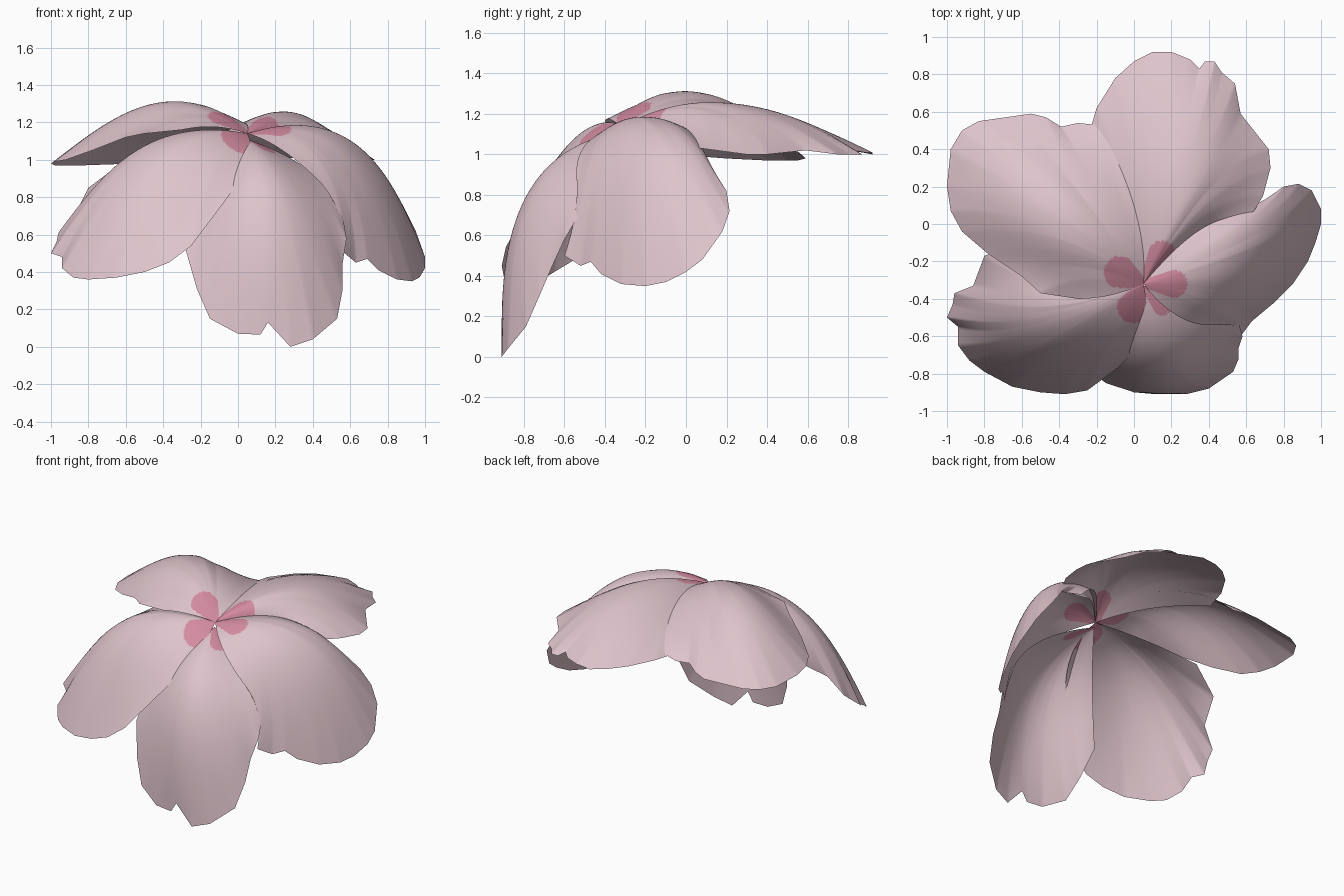
import bpy
from mathutils import Vector as V


def material(name, rgb):
    m = bpy.data.materials.new(name)
    m.diffuse_color = (*rgb, 1)
    return m


PINK = material("pale_pink", (0.73, 0.55, 0.60))
ROSE = material("rose_spot", (0.66, 0.26, 0.36))
HEART = (0.05, -0.32, 1.14)
ROWS, SUB = 80, 8


def petal(name, rim, controls, spot, radius, base=HEART):
    """Fan of quadratic curves from base to rim; three controls set the dome."""
    base, spot = V(base), V(spot)
    rim = [V(p) for p in rim]
    left, mid, right = [V(c) for c in controls]
    edge = [a.lerp(b, i / SUB) for a, b in zip(rim, rim[1:]) for i in range(SUB)] + [rim[-1]]
    run = [0.0]
    for a, b in zip(edge, edge[1:]):
        run.append(run[-1] + (b - a).length)
    # the ragged rim fades to a smoothed one inside the petal
    soft = edge[:]
    for _ in range(350):
        soft = [soft[0]] + [(a + b * 2 + c) / 4 for a, b, c in zip(soft, soft[1:], soft[2:])] + [soft[-1]]
    n = len(edge)
    verts = [base]
    for r in range(1, ROWS + 1):
        t = r / ROWS
        for e, g, s in zip(edge, soft, run):
            u = s / run[-1]
            m = left * (2 * (u - .5) * (u - 1)) + mid * (4 * u * (1 - u)) + right * (2 * u * (u - .5))
            verts.append(base * (1 - t) ** 2 + m * (2 * t * (1 - t)) + g.lerp(e, t ** 5) * t * t)
    faces = [(0, j + 1, j + 2) for j in range(n - 1)]
    for r in range(ROWS - 1):
        for j in range(n - 1):
            a = 1 + r * n + j
            faces.append((a, a + n, a + n + 1, a + 1))
    me = bpy.data.meshes.new(name)
    me.from_pydata(verts, [], faces)
    me.materials.append(PINK)
    me.materials.append(ROSE)
    # rose spot: a drop that widens from the heart to a round end (plan view)
    b2, axis = base.xy, spot - base.xy
    for f in me.polygons:
        f.use_smooth = True
        c = f.center.xy
        s = min(1, max(0, (c - b2).dot(axis) / axis.length_squared))
        if (c - b2 - axis * s).length < radius * (0.3 + 0.7 * s):
            f.material_index = 1
    # faces point upward / outward
    if sum(f.normal.z * f.area for f in me.polygons) < 0:
        me.flip_normals()
    ob = bpy.data.objects.new(name, me)
    bpy.context.collection.objects.link(ob)


petal("back_left_petal",
      [(-.15, .48, 1.07), (-.2, .53, 1.04), (-.3, .54, 1.02), (-.39, .52, 1.02), (-.47, .57, 1.0),
       (-.55, .59, .98), (-.83, .55, .97), (-.92, .5, .97), (-.98, .4, .97), (-1, .2, .98), (-.98, .07, .99),
       (-.92, -.04, 1.0), (-.78, -.16, 1.05), (-.6, -.28, 1.12), (-.5, -.37, 1.14), (-.3, -.4, 1.16)],
      [(.08, 0, 1.28), (-.4, .1, 1.55), (-.12, -.4, 1.2)], (-.07, -.26), .09)

petal("back_right_petal",
      [(-.25, .45, 1.03), (-.2, .62, 1.03), (-.1, .78, 1.02), (0, .87, 1.01), (.1, .92, 1.0), (.2, .92, 1.01),
       (.3, .88, 1.01), (.35, .83, 1.02), (.38, .87, 1.0), (.43, .87, 1.0), (.47, .81, 1.0), (.54, .75, 1.0),
       (.57, .59, 1.02), (.72, .4, 1.0), (.73, .3, 1.0), (.69, .15, 1.02), (.6, 0, 1.04), (.47, -.03, 1.06),
       (.35, -.02, 1.07)],
      [(-.1, .05, 1.18), (.3, .24, 1.43), (.22, -.14, 1.15)], (.15, -.17), .08)

petal("right_petal",
      [(.5, .08, 1.0), (.62, .06, .98), (.7, .13, .93), (.8, .2, .82), (.88, .215, .72), (.95, .18, .62),
       (1, .08, .48), (1, 0, .42), (.97, -.1, .37), (.93, -.2, .35), (.85, -.32, .36), (.75, -.42, .41),
       (.69, -.47, .47), (.63, -.52, .45), (.57, -.6, .5), (.56, -.55, .66), (.53, -.52, .78)],
      [(.33, .08, 1.2), (.73, -.2, 1.35), (.27, -.61, 1.08)], (.21, -.32), .075)

petal("front_left_petal",
      [(-.6, -.1, .98), (-.8, -.17, .85), (-.86, -.33, .73), (-.96, -.37, .61), (-.97, -.43, .56),
       (-1, -.5, .5), (-.94, -.55, .48), (-.94, -.65, .42), (-.88, -.73, .37), (-.8, -.79, .36),
       (-.65, -.87, .37), (-.5, -.9, .4), (-.37, -.91, .45), (-.25, -.89, .54), (-.1, -.78, .74)],
      [(-.33, -.29, 1.16), (-.53, -.64, 1.26), (.12, -.6, 1.02)], (0, -.44), .09)

petal("front_petal",
      [(-.28, -.72, .52), (-.22, -.8, .31), (-.15, -.85, .15), (0, -.9, .07), (.12, -.91, .065),
       (.16, -.91, .13), (.28, -.91, 0), (.4, -.88, .04), (.53, -.79, .15), (.56, -.72, .31),
       (.56, -.66, .45), (.58, -.6, .58), (.56, -.53, .7)],
      [(-.16, -.62, .94), (.2, -.96, 1.0), (.5, -.44, .95)], (.15, -.44), .05, (.05, -.33, 1.11))
